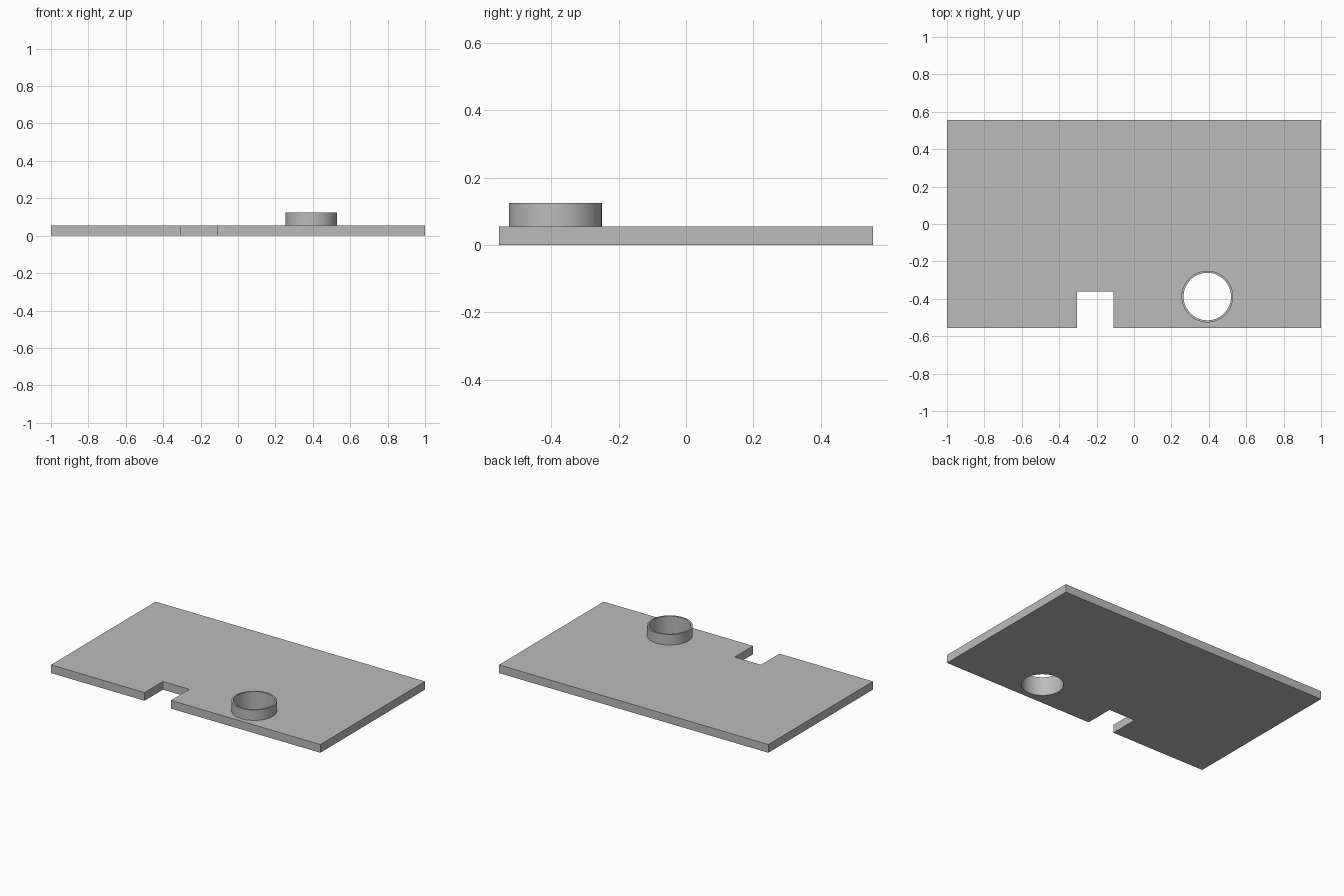
import bpy, bmesh, math

cube = bpy.data.objects.get("Cube")
if cube:
    bpy.data.objects.remove(cube, do_unlink=True)

# Single grey finish
grey = bpy.data.materials.new("plain_grey")
grey.use_nodes = True
colour = (0.5, 0.5, 0.5, 1)
grey.diffuse_color = colour
grey.node_tree.nodes["Principled BSDF"].inputs["Base Color"].default_value = colour


def circle(cx, cy, radius, sides=64):
    angles = [2 * math.pi * i / sides for i in range(sides)]
    return [(cx + radius * math.cos(a), cy + radius * math.sin(a)) for a in angles]


def prism(name, loops, bottom, top):
    """Extrude a flat profile: the first loop is the outline, the rest are holes."""
    bm = bmesh.new()
    edges = []
    for loop in loops:
        verts = [bm.verts.new((x, y, bottom)) for x, y in loop]
        edges += [bm.edges.new((v, verts[i - 1])) for i, v in enumerate(verts)]
    bmesh.ops.triangle_fill(bm, edges=edges, use_beauty=True, normal=(0, 0, 1))
    raised = bmesh.ops.extrude_face_region(bm, geom=bm.faces[:], use_keep_orig=True)
    new_verts = [g for g in raised["geom"] if isinstance(g, bmesh.types.BMVert)]
    bmesh.ops.translate(bm, verts=new_verts, vec=(0, 0, top - bottom))
    bmesh.ops.recalc_face_normals(bm, faces=bm.faces[:])
    mesh = bpy.data.meshes.new(name)
    bm.to_mesh(mesh)
    bm.free()
    mesh.materials.append(grey)
    obj = bpy.data.objects.new(name, mesh)
    bpy.context.collection.objects.link(obj)
    bpy.ops.object.select_all(action="DESELECT")
    obj.select_set(True)
    bpy.context.view_layer.objects.active = obj
    bpy.ops.object.shade_smooth_by_angle(angle=math.radians(30))
    return obj


half_x, half_y, thickness = 1.0, 0.555, 0.055
notch_left, notch_right, notch_back = -0.305, -0.11, -0.36
ring_x, ring_y, outer, inner, ring_top = 0.392, -0.388, 0.138, 0.127, 0.125

# Base plate with a square notch in the front edge and a round through-hole
outline = [
    (-half_x, -half_y), (notch_left, -half_y), (notch_left, notch_back),
    (notch_right, notch_back), (notch_right, -half_y),
    (half_x, -half_y), (half_x, half_y), (-half_x, half_y),
]
hole = circle(ring_x, ring_y, inner)
prism("base_plate", [outline, hole], 0, thickness)

# Thin collar standing around the hole
prism("hole_collar", [circle(ring_x, ring_y, outer), hole], thickness, ring_top)
